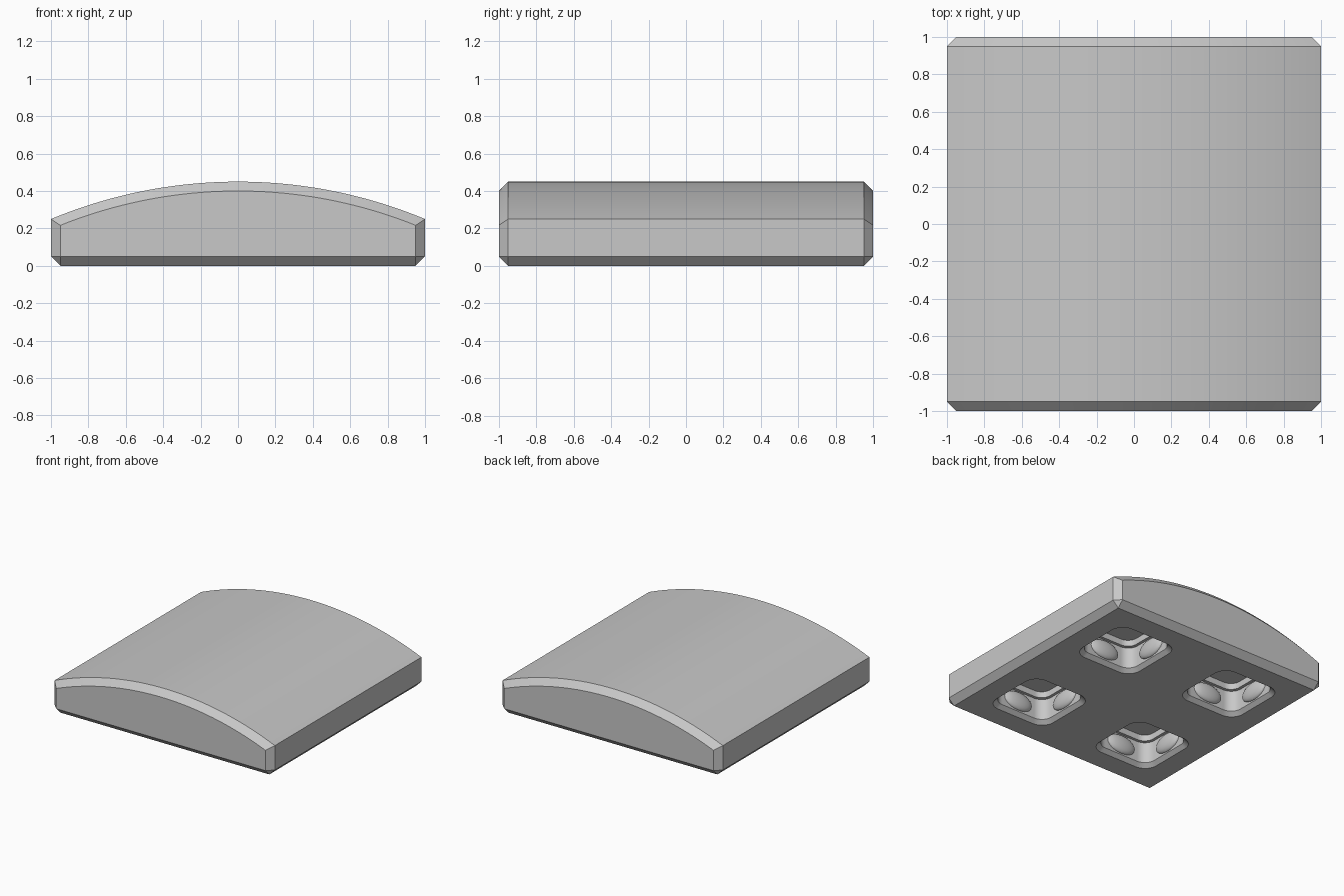
import bpy, bmesh, math

if "Cube" in bpy.data.objects:
    bpy.data.objects.remove(bpy.data.objects["Cube"])

grey = bpy.data.materials.new("light grey")
grey.diffuse_color = (0.58, 0.58, 0.58, 1)
grey.use_nodes = True
grey.node_tree.nodes["Principled BSDF"].inputs["Base Color"].default_value = grey.diffuse_color


def make_object(name, bm):
    bmesh.ops.recalc_face_normals(bm, faces=bm.faces)
    mesh = bpy.data.meshes.new(name)
    bm.to_mesh(mesh)
    bm.free()
    mesh.materials.append(grey)
    ob = bpy.data.objects.new(name, mesh)
    bpy.context.collection.objects.link(ob)
    return ob


def loft(bm, rings):
    """Skin a list of equal-length vertex rings and cap both ends."""
    for a, b in zip(rings, rings[1:]):
        for i in range(len(a)):
            j = (i + 1) % len(a)
            face = []
            for v in (a[i], a[j], b[j], b[i]):
                if v not in face:
                    face.append(v)
            if len(face) > 2:
                bm.faces.new(face)
    for ring in (rings[0], rings[-1]):
        bm.faces.new(list(dict.fromkeys(ring)))


# Domed cover with chamfered ends, corners and base
C, STEPS = 0.05, 40


def arc(half, radius, y):
    pts = []
    for i in range(STEPS + 1):
        x = half * (1 - 2 * i / STEPS)
        pts.append((x, y, math.sqrt(radius ** 2 - x ** 2) - 2.15))
    return pts


bm = bmesh.new()


def end_ring(y):
    w = 1 - C
    left, right = bm.verts.new((-w, y, C)), bm.verts.new((w, y, C))
    return [left, right, right] + [bm.verts.new(p) for p in arc(w, 2.55, y)] + [left]


def mid_ring(y):
    w = 1 - C
    pts = [(-w, y, 0), (w, y, 0), (1, y, C)] + arc(1, 2.6, y) + [(-1, y, C)]
    return [bm.verts.new(p) for p in pts]


loft(bm, [end_ring(-1), mid_ring(-1 + C), mid_ring(1 - C), end_ring(1)])
cover = make_object("domed_cover", bm)


# Four rounded square sockets cut from below
def rounded_ring(bm, cx, cy, half, r, z):
    verts = []
    for k, (sx, sy) in enumerate(((1, 1), (-1, 1), (-1, -1), (1, -1))):
        for i in range(9):
            t = math.pi / 2 * (k + i / 8)
            verts.append(bm.verts.new((cx + sx * (half - r) + r * math.cos(t),
                                       cy + sy * (half - r) + r * math.sin(t), z)))
    return verts


SOCKET = [(0.295, 0.12, -0.02), (0.245, 0.09, 0.03), (0.245, 0.09, 0.2),
          (0.222, 0.08, 0.2), (0.222, 0.08, 0.25)]
centres = [(x, y) for x in (-0.5, 0.5) for y in (-0.5, 0.5)]
bm = bmesh.new()
for cx, cy in centres:
    loft(bm, [rounded_ring(bm, cx, cy, *level) for level in SOCKET])
cutter = make_object("socket_cutter", bm)
cutter.hide_render = True

cut = cover.modifiers.new("sockets", 'BOOLEAN')
cut.operation = 'DIFFERENCE'
cut.solver = 'EXACT'
cut.object = cutter
bpy.context.view_layer.objects.active = cover
cover.select_set(True)
bpy.ops.object.modifier_apply(modifier=cut.name)
bpy.data.objects.remove(cutter)

# Snap bumps in the middle of each socket wall
bm = bmesh.new()
for cx, cy in centres:
    for dx, dy in ((1, 0), (-1, 0), (0, 1), (0, -1)):
        made = bmesh.ops.create_uvsphere(bm, u_segments=20, v_segments=12, radius=1)
        size = (0.035 if dx else 0.13, 0.035 if dy else 0.13, 0.075)
        bmesh.ops.scale(bm, verts=made["verts"], vec=size)
        bmesh.ops.translate(bm, verts=made["verts"],
                            vec=(cx + dx * 0.245, cy + dy * 0.245, 0.115))
bumps = make_object("snap_bumps", bm)

# Smooth curves, crisp edges
bumps.select_set(True)
bpy.ops.object.shade_smooth_by_angle(angle=math.radians(25))
